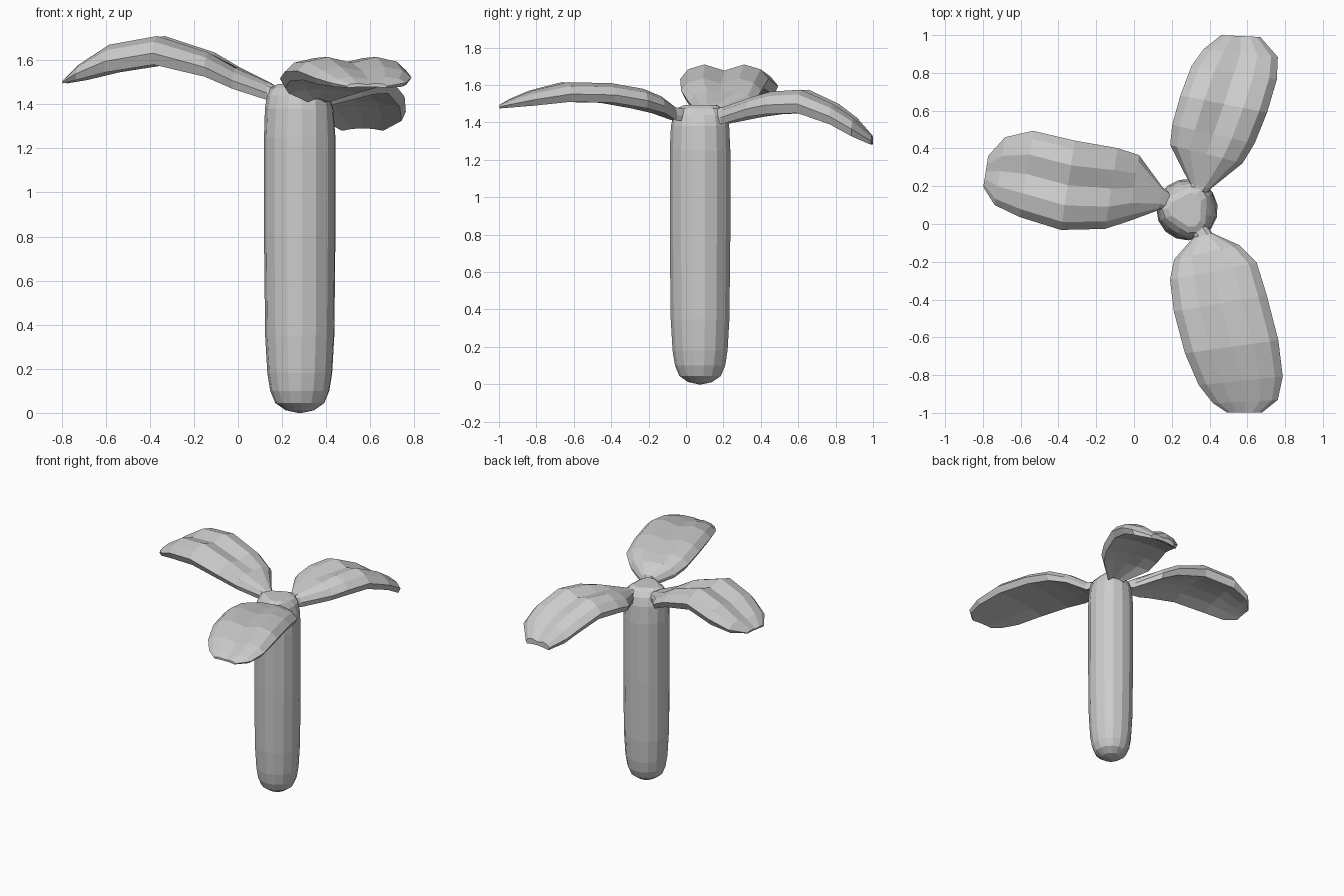
import bpy, bmesh
from math import sin, cos, pi, radians
from mathutils import Vector


def loft(name, rings):
    # Skin a list of equal-length closed rings and cap both ends
    bm = bmesh.new()
    loops = [[bm.verts.new(p) for p in ring] for ring in rings]
    n = len(loops[0])
    for a, b in zip(loops, loops[1:]):
        for i in range(n):
            j = (i + 1) % n
            bm.faces.new((a[i], a[j], b[j], b[i]))
    bm.faces.new(loops[0][::-1])
    bm.faces.new(loops[-1])
    bmesh.ops.recalc_face_normals(bm, faces=bm.faces)
    mesh = bpy.data.meshes.new(name)
    bm.to_mesh(mesh)
    bm.free()
    obj = bpy.data.objects.new(name, mesh)
    bpy.context.collection.objects.link(obj)
    return obj


# Trunk: rounded foot, straight shaft, three-lobed crown (z, radius, lobe amount)
CX, CY = 0.281, 0.076
SIDES = 15
PHASE = radians(177)
profile = [(0.0, 0.01, 0), (0.012, 0.065, 0), (0.045, 0.112, 0), (0.10, 0.135, 0),
           (0.18, 0.148, 0), (0.35, 0.158, 0), (0.8, 0.163, 0), (1.25, 0.163, 0),
           (1.38, 0.159, 0.02), (1.44, 0.150, 0.06), (1.475, 0.135, 0.13),
           (1.492, 0.10, 0.15)]


def trunk_ring(z, r, lobe):
    ring = []
    for i in range(SIDES):
        a = PHASE + 2 * pi * i / SIDES
        k = r * (1 - lobe + lobe * cos(3 * (a - PHASE)))
        ring.append((CX + k * cos(a), CY + k * sin(a), z))
    return ring


loft("trunk", [trunk_ring(*p) for p in profile])


# Leaf: arched blade with a grooved midrib on top and a nearly flat underside
# stations: x, y, half width, hump height, underside height; tip_side turns the tip
def leaf(name, stations, tip_side=None):
    first, last = Vector(stations[0][:2]), Vector(stations[-1][:2])
    d = (last - first).normalized()
    base_side = Vector((-d.y, d.x))
    tip_side = Vector(tip_side) if tip_side else base_side
    root = first.lerp(Vector((CX, CY)), 0.3)
    rows = [(root.x, root.y, 0.045, 1.475, 1.41)] + stations
    rings = []
    for i, (x, y, w, top, low) in enumerate(rows):
        t = i / (len(rows) - 1)
        side = base_side.lerp(tip_side, t * t).normalized()
        w *= 1.04
        drop = top - low
        groove = 0.0 if i < 3 else 0.25 * drop
        edge = low + 0.4 * drop
        upper = [(-1, edge), (-0.82, low + 0.8 * drop), (-0.45, top), (0, top - groove),
                 (0.45, top), (0.82, low + 0.8 * drop), (1, edge)]
        lower = [(0.9, low), (0.45, low + 0.17 * drop), (0, low + 0.22 * drop),
                 (-0.45, low + 0.17 * drop), (-0.9, low)]
        rings.append([(x + side.x * u * w, y + side.y * u * w, z) for u, z in upper + lower])
    return loft(name, rings)


leaf("left_leaf", [
    (0.14, 0.135, 0.06, 1.50, 1.42), (0.0, 0.19, 0.17, 1.565, 1.47),
    (-0.12, 0.188, 0.208, 1.635, 1.525), (-0.35, 0.205, 0.23, 1.71, 1.58),
    (-0.57, 0.265, 0.222, 1.67, 1.545), (-0.71, 0.28, 0.175, 1.58, 1.51),
    (-0.785, 0.278, 0.08, 1.51, 1.495)])
leaf("back_leaf", [
    (0.35, 0.20, 0.055, 1.48, 1.39), (0.383, 0.37, 0.19, 1.535, 1.43),
    (0.42, 0.475, 0.215, 1.565, 1.445), (0.475, 0.635, 0.225, 1.575, 1.45),
    (0.53, 0.80, 0.22, 1.50, 1.39), (0.565, 0.905, 0.19, 1.425, 1.325),
    (0.565, 0.995, 0.10, 1.33, 1.28)], tip_side=(-1, 0.05))
leaf("front_leaf", [
    (0.365, -0.06, 0.05, 1.48, 1.41), (0.385, -0.15, 0.17, 1.54, 1.45),
    (0.42, -0.25, 0.225, 1.58, 1.475), (0.457, -0.42, 0.24, 1.61, 1.505),
    (0.517, -0.65, 0.24, 1.615, 1.51), (0.565, -0.83, 0.215, 1.57, 1.49),
    (0.59, -0.94, 0.165, 1.525, 1.48), (0.585, -0.997, 0.09, 1.495, 1.475)],
    tip_side=(1, 0.0))
